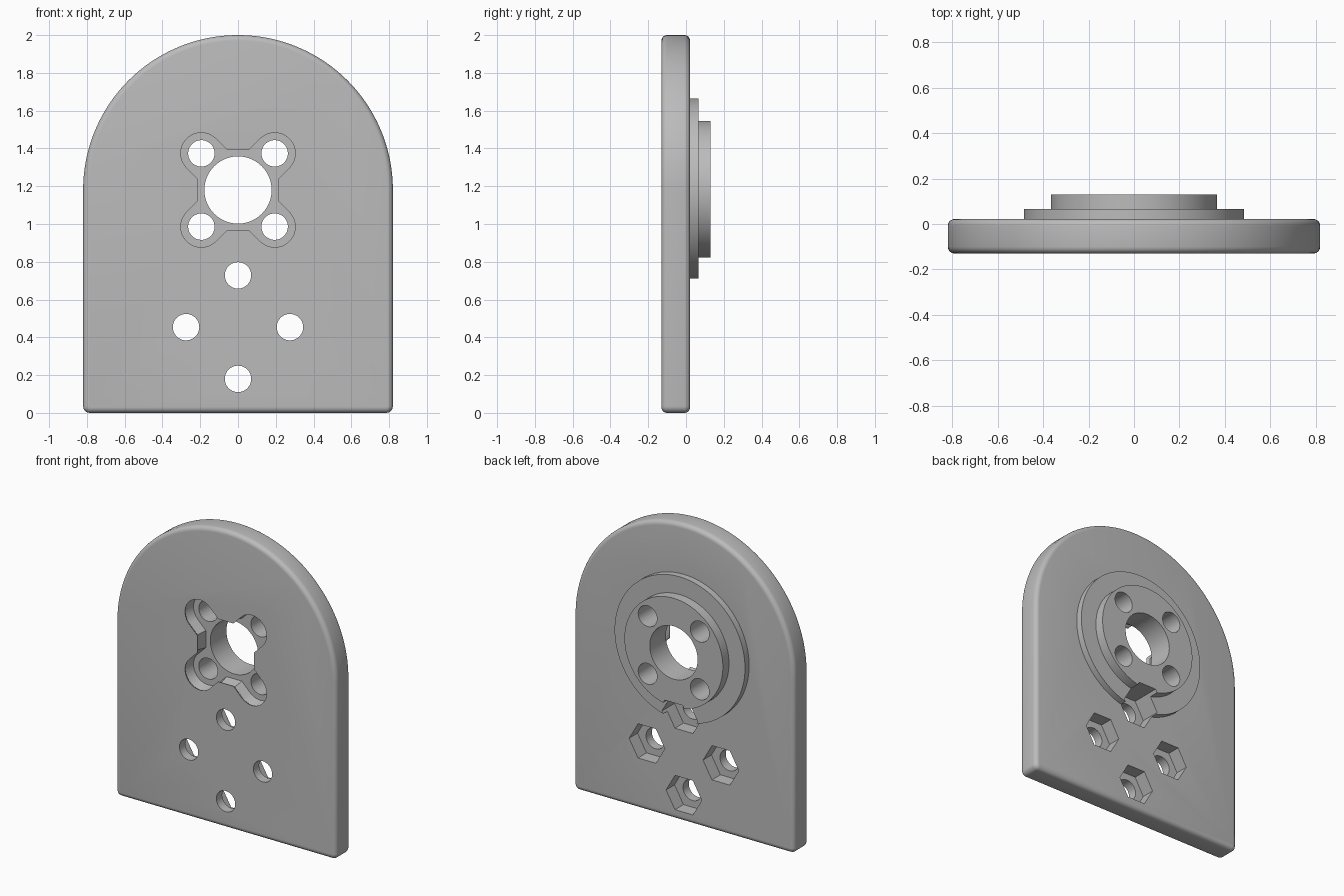
import bpy
import bmesh
from math import sin, cos, pi, radians

if "Cube" in bpy.data.objects:
    bpy.data.objects.remove(bpy.data.objects["Cube"])

FRONT, BACK = -0.13, 0.022
HUB_Z = 1.18
FILLET = 0.03
SMALL_R = 0.07


def arc(cx, cz, r, start, end, n):
    """Points along an arc in the xz plane, angles in degrees."""
    steps = [radians(start + (end - start) * i / n) for i in range(n + 1)]
    return [(cx + r * cos(a), cz + r * sin(a)) for a in steps]


def loft(name, levels):
    """Solid through matching outlines, each given as (y, points)."""
    bm = bmesh.new()
    rings = [[bm.verts.new((x, y, z)) for x, z in pts] for y, pts in levels]
    count = len(rings[0])
    for a, b in zip(rings, rings[1:]):
        for i in range(count):
            j = (i + 1) % count
            bm.faces.new((a[i], a[j], b[j], b[i]))
    bm.faces.new(rings[0])
    bm.faces.new(rings[-1])
    bmesh.ops.recalc_face_normals(bm, faces=bm.faces)
    mesh = bpy.data.meshes.new(name)
    bm.to_mesh(mesh)
    bm.free()
    obj = bpy.data.objects.new(name, mesh)
    bpy.context.collection.objects.link(obj)
    return obj


def prism(name, x, z, r, y0, y1, sides):
    ring = arc(x, z, r, 0, 360, sides)[:-1]
    return loft(name, [(y0, ring), (y1, ring)])


def combine(target, other, operation):
    mod = target.modifiers.new("combine", 'BOOLEAN')
    mod.object, mod.operation, mod.solver = other, operation, 'EXACT'
    bpy.context.view_layer.objects.active = target
    bpy.ops.object.modifier_apply(modifier=mod.name)
    bpy.data.objects.remove(other)


# Arched plate outline, shrunk by an inset
def plate_outline(inset):
    side, corner = 0.82 - inset, 0.036
    r = corner - inset
    return (arc(0, HUB_Z, side, 0, 180, 96)
            + arc(corner - 0.82, corner, r, 180, 270, 6)
            + arc(0.82 - corner, corner, r, 270, 360, 6))


# Four-lobed recess outline, grown by an offset
def recess_outline(grow):
    lobe, square, centre = 0.109 + grow, 0.211 + grow, 0.194
    notch = square - lobe * 2 ** 0.5
    quarter = ([(square, notch)]
               + arc(centre, centre, lobe, -45, 135, 24)
               + [(notch, square)])
    points = []
    for k in range(4):
        c, s = cos(k * pi / 2), sin(k * pi / 2)
        points += [(x * c - z * s, HUB_Z + x * s + z * c) for x, z in quarter]
    return points


# Plate with rounded front and back edges
turns = [radians(90 * i / 5) for i in range(6)]
edge = [(FILLET * (1 - sin(a)), FILLET * (1 - cos(a))) for a in turns]
levels = [(FRONT + d, plate_outline(i)) for i, d in edge]
levels[:] = sorted(levels, key=lambda lv: lv[0])
levels += [(BACK - d, plate_outline(i)) for i, d in sorted(edge, key=lambda e: -e[1])]
plate = loft("mounting_plate", levels)

# Stepped round boss on the back
combine(plate, prism("boss_step", 0, HUB_Z, 0.485, -0.02, 0.066, 128), 'UNION')
combine(plate, prism("boss_top", 0, HUB_Z, 0.366, 0.0, 0.131, 112), 'UNION')

# Lobed recess with a rounded rim
rim = 0.016
levels = [(FRONT - 0.05, recess_outline(rim))]
for i in range(5):
    a = radians(90 * i / 4)
    levels.append((FRONT + rim * sin(a), recess_outline(rim * (1 - cos(a)))))
levels.append((FRONT + 0.09, recess_outline(0)))
combine(plate, loft("recess_cutter", levels), 'DIFFERENCE')

# Centre bore and the four screw holes around it
combine(plate, prism("bore_cutter", 0, HUB_Z, 0.178, -0.3, 0.3, 80), 'DIFFERENCE')
for sx in (-1, 1):
    for sz in (-1, 1):
        hole = prism("screw_cutter", sx * 0.194, HUB_Z + sz * 0.194, SMALL_R, -0.3, 0.3, 40)
        combine(plate, hole, 'DIFFERENCE')

# Lower bolt holes with hexagonal nut pockets at the back
for dx, dz in ((0, 1), (1, 0), (0, -1), (-1, 0)):
    x, z = dx * 0.275, 0.454 + dz * 0.274
    combine(plate, prism("nut_cutter", x, z, 0.133, BACK - 0.09, 0.3, 6), 'DIFFERENCE')
    combine(plate, prism("bolt_cutter", x, z, SMALL_R, -0.3, 0.3, 40), 'DIFFERENCE')

# Plain grey finish
grey = bpy.data.materials.new("grey")
grey.use_nodes = True
colour = (0.5, 0.5, 0.5, 1)
grey.diffuse_color = colour
grey.node_tree.nodes["Principled BSDF"].inputs["Base Color"].default_value = colour
plate.data.materials.clear()
plate.data.materials.append(grey)

bpy.ops.object.select_all(action='DESELECT')
plate.select_set(True)
bpy.context.view_layer.objects.active = plate
bpy.ops.object.shade_smooth_by_angle(angle=radians(30))
